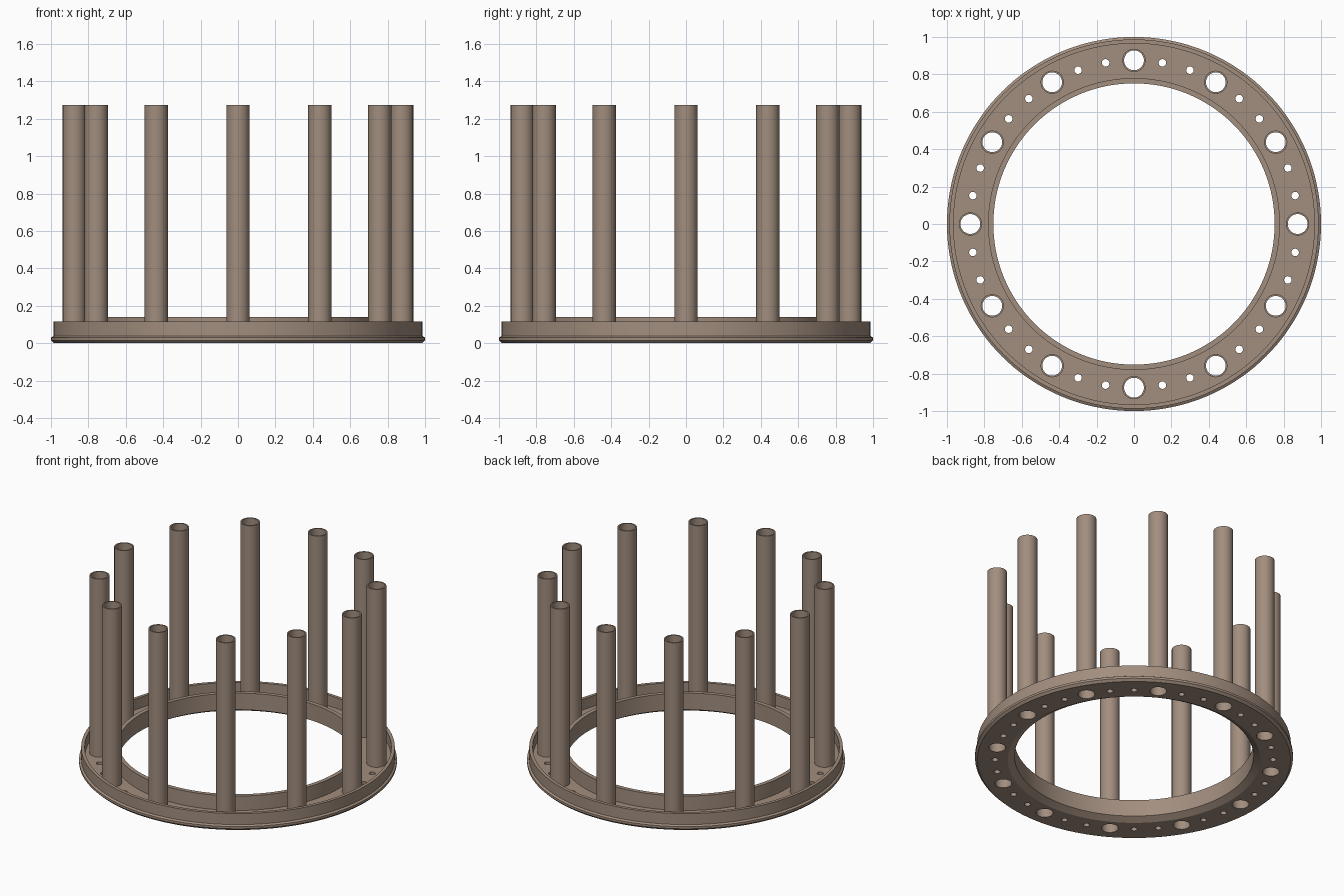
import bpy, bmesh
from math import radians, cos, sin, pi

if "Cube" in bpy.data.objects:
    bpy.data.objects.remove(bpy.data.objects["Cube"])

R = 0.875          # pitch circle of tubes and holes
FLOOR = 0.04       # channel floor height
TOP = 1.275

mat = bpy.data.materials.new("warm_brown")
mat.diffuse_color = (0.36, 0.27, 0.21, 1)
mat.use_nodes = True
mat.node_tree.nodes["Principled BSDF"].inputs["Base Color"].default_value = mat.diffuse_color


def finish(name, bm, coloured=True):
    bmesh.ops.recalc_face_normals(bm, faces=bm.faces)
    me = bpy.data.meshes.new(name)
    bm.to_mesh(me)
    bm.free()
    ob = bpy.data.objects.new(name, me)
    bpy.context.collection.objects.link(ob)
    if coloured:
        me.materials.append(mat)
    return ob


def lathe(name, profile, n):
    """Revolve a closed (radius, z) outline around z."""
    bm = bmesh.new()
    rings = [[bm.verts.new((r * cos(2 * pi * i / n), r * sin(2 * pi * i / n), z))
              for r, z in profile] for i in range(n)]
    k = len(profile)
    for i in range(n):
        a, b = rings[i], rings[(i + 1) % n]
        for j in range(k):
            bm.faces.new((a[j], b[j], b[(j + 1) % k], a[(j + 1) % k]))
    return finish(name, bm)


def smooth(ob):
    bpy.ops.object.select_all(action='DESELECT')
    ob.select_set(True)
    bpy.context.view_layer.objects.active = ob
    bpy.ops.object.shade_smooth_by_angle(angle=radians(25))


# Ring base: channel with low outer lip, tall inner lip, flange and chamfers
base = lathe("ring_base", [
    (0.795, 0), (0.985, 0), (1.0, 0.015), (1.0, 0.03), (0.987, 0.038),
    (0.987, 0.115), (0.965, 0.115), (0.965, FLOOR), (0.78, FLOOR),
    (0.78, 0.14), (0.752, 0.14), (0.752, 0.025)], 144)

# Drill large holes under the tubes and two small holes between each pair
bm = bmesh.new()
for i in range(36):
    a = radians(10 * i)
    r = 0.053 if i % 3 == 0 else 0.02
    new = bmesh.ops.create_cone(bm, cap_ends=True, segments=32,
                                radius1=r, radius2=r, depth=0.2)["verts"]
    bmesh.ops.translate(bm, verts=new, vec=(R * cos(a), R * sin(a), 0.02))
cutter = finish("hole_cutter", bm, False)
cutter.hide_render = True
mod = base.modifiers.new("holes", 'BOOLEAN')
mod.operation, mod.solver, mod.object = 'DIFFERENCE', 'EXACT', cutter
bpy.context.view_layer.objects.active = base
bpy.ops.object.modifier_apply(modifier=mod.name)
bpy.data.objects.remove(cutter)
smooth(base)

# Twelve hollow upright tubes standing on the channel floor
tube = lathe("tube_01", [(0.053, FLOOR), (0.062, FLOOR), (0.062, TOP), (0.053, TOP)], 32)
smooth(tube)
for i in range(12):
    ob = tube if i == 0 else tube.copy()
    if i:
        ob.name = f"tube_{i + 1:02d}"
        bpy.context.collection.objects.link(ob)
    a = radians(30 * i)
    ob.location = (R * cos(a), R * sin(a), 0)
